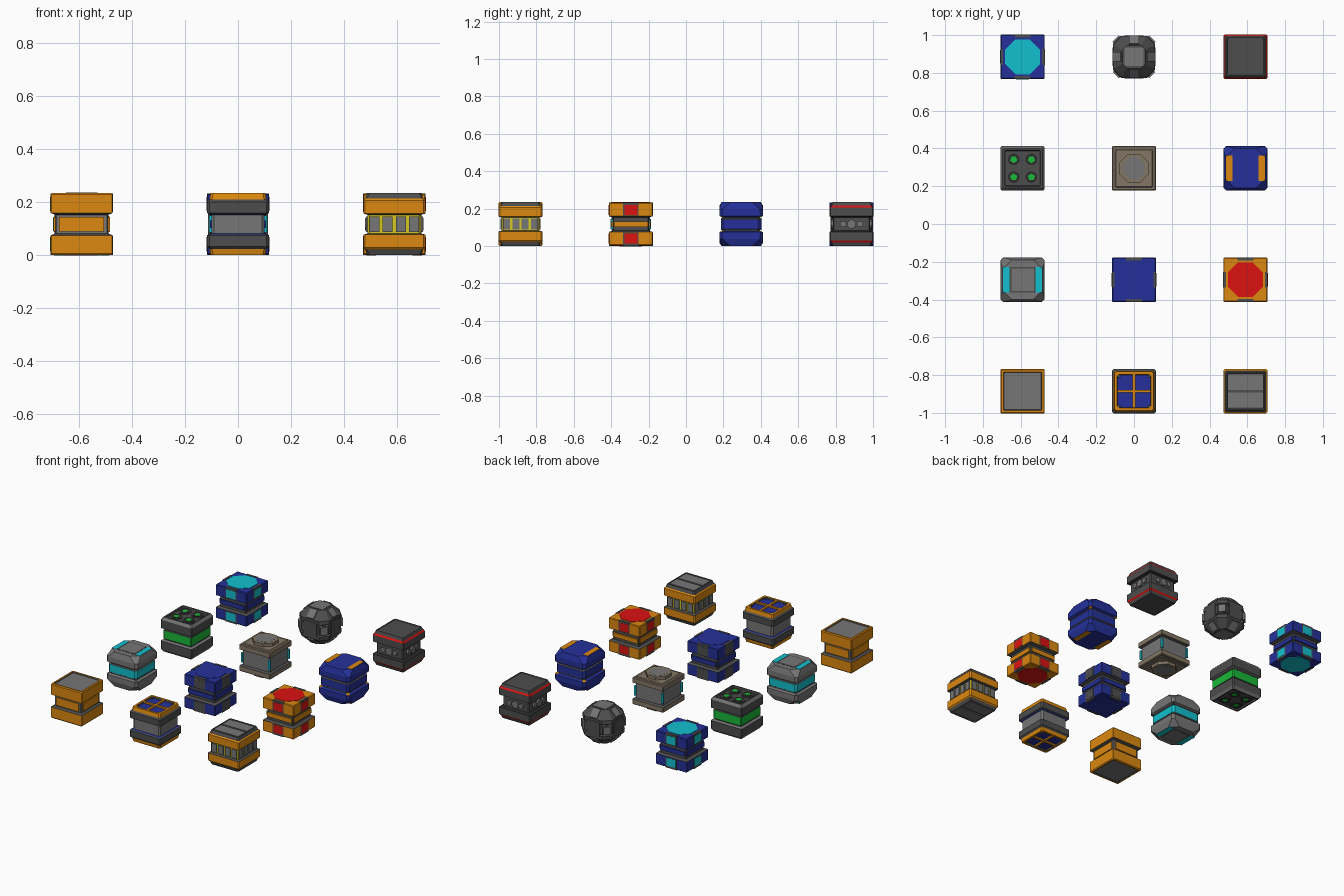
import bpy, bmesh
from math import pi, cos
from mathutils import Matrix, Vector

if "Cube" in bpy.data.objects:
    bpy.data.objects.remove(bpy.data.objects["Cube"], do_unlink=True)

HALF = 0.117            # half the size of one crate
STEP = 0.59             # spacing of the crates
PALETTE = {
    "orange": (0.72, 0.25, 0.005), "blue": (0.018, 0.03, 0.32),
    "red": (0.72, 0.006, 0.006), "cyan": (0.006, 0.53, 0.62),
    "green": (0.01, 0.48, 0.04), "dark": (0.075, 0.075, 0.075),
    "grey": (0.18, 0.18, 0.18), "tan": (0.23, 0.185, 0.133),
    "yellow": (0.68, 0.58, 0.015), "black": (0.025, 0.025, 0.025),
}
MATERIALS = {}
for label, rgb in PALETTE.items():
    mat = bpy.data.materials.new(label + " paint")
    mat.use_nodes = True
    mat.diffuse_color = (*rgb, 1)
    mat.node_tree.nodes["Principled BSDF"].inputs["Base Color"].default_value = (*rgb, 1)
    MATERIALS[label] = mat

# Sets of repeated placements around a crate
ONE = [Matrix.Identity(4)]
ENDS = ONE + [Matrix.Rotation(pi, 4, "X")]
SIDES = [Matrix.Rotation(k * pi / 2, 4, "Z") for k in range(4)]
FLANKS = SIDES[1::2]
SIDE_ENDS = [e @ s for e in ENDS for s in SIDES]
FLANK_ENDS = [e @ s for e in ENDS for s in FLANKS]
SLANT = Matrix.Rotation(pi / 4, 4, "X")
OUTWARD = Matrix.Rotation(pi / 2, 4, "X")


class Crate:
    def __init__(self, name, column, row):
        self.name = name
        self.centre = Vector((STEP * column, STEP * row, HALF))

    def finish(self, bm, part, colours):
        bmesh.ops.recalc_face_normals(bm, faces=bm.faces)
        mesh = bpy.data.meshes.new(f"{self.name}_{part}")
        bm.to_mesh(mesh)
        bm.free()
        for colour in colours:
            mesh.materials.append(MATERIALS[colour])
        obj = bpy.data.objects.new(mesh.name, mesh)
        obj.location = self.centre
        bpy.context.collection.objects.link(obj)

    def body(self, colours, rings, cut=0.03, corners={}):
        """Stacked cut-corner squares, mirrored in height; colours run waist to cap."""
        colours = colours.split()
        names = list(dict.fromkeys(colours + list(corners.values())))
        bm = bmesh.new()

        def ring(z, half, c):
            a = half - c
            outline = [(half, -a), (half, a), (a, half), (-a, half),
                       (-half, a), (-half, -a), (-a, -half), (a, -half)]
            return [bm.verts.new(Vector((x, y, z)) * HALF) for x, y in outline]

        rings = [r if len(r) == 3 else (*r, cut) for r in rings]
        upper = [ring(*r) for r in rings]
        lower = [ring(-z, half, c) for z, half, c in rings]
        bands = [(lower[0], upper[0], 0)]
        for stack in (upper, lower):
            bands += [(a, b, i + 1) for i, (a, b) in enumerate(zip(stack, stack[1:]))]
            bm.faces.new(stack[-1]).material_index = names.index(colours[-1])
        for a, b, band in bands:
            for i in range(8):
                j = (i + 1) % 8
                face = bm.faces.new((a[i], a[j], b[j], b[i]))
                colour = corners.get(band, colours[band]) if i % 2 else colours[band]
                face.material_index = names.index(colour)
        self.finish(bm, "body", names)

    def part(self, part, colour, centre, size, copies=ONE, sides=0, tilt=ONE[0]):
        """A box, or a prism with the given number of sides, repeated over copies."""
        bm = bmesh.new()
        for copy in copies:
            m = (Matrix.Scale(HALF, 4) @ copy @ Matrix.Translation(centre) @ tilt
                 @ Matrix.Diagonal((*size, 1)))
            if sides:
                radius = 0.5 / cos(pi / sides)
                bmesh.ops.create_cone(bm, cap_ends=True, segments=sides, radius1=radius,
                                      radius2=radius, depth=1,
                                      matrix=m @ Matrix.Rotation(pi / sides, 4, "Z"))
            else:
                bmesh.ops.create_cube(bm, size=1, matrix=m)
        self.finish(bm, part, [colour])


# Plain framed crate
c = Crate("framed_crate", -1, -1.5)
c.body("grey dark orange orange orange dark grey",
       [(.3, .85), (.36, 1), (.95, 1), (1, .96), (1, .87), (.95, .84)])
c.part("waist_panel", "orange", (0, -.86, 0), (1.45, .1, .46), SIDES)

# Crate with four blue windows in each end
c = Crate("window_crate", 0, -1.5)
c.body("grey blue dark dark dark orange orange dark blue",
       [(.3, .86), (.33, .93), (.36, 1), (.72, 1), (.8, .92), (1, .88), (1, .76), (.92, .74)],
       cut=.08)
c.part("window_bars", "orange", (0, 0, .94), (1.5, .12, .12), [e @ s for e in ENDS for s in SIDES[:2]])
c.part("window_corners", "dark", (.68, .68, .95), (.12, .12, .08), SIDE_ENDS)

# Crate with barred waist and split lids
c = Crate("barred_crate", 1, -1.5)
c.body("yellow dark orange orange dark dark dark dark",
       [(.3, .86), (.34, 1), (.76, 1), (.82, .94), (1, .87), (1, .83), (.94, .81)], cut=.06)
for x in (-.64, -.215, .215, .64):
    c.part("waist_block", "grey", (x, -.87, 0), (.32, .1, .5), SIDES)
for y in (-.4, .4):
    c.part("lid_panel", "grey", (0, y, .95), (1.58, .7, .08), ENDS)


# Rounded crates with two inlaid strips in each end
def rounded_crate(name, column, row, main, waist, strip, corner):
    c = Crate(name, column, row)
    c.body(f"{waist} grey dark {main} {main} {main} {main}",
           [(.22, .92, .12), (.25, .87, .12), (.31, .87, .12), (.37, 1, .12),
            (.68, 1, .14), (1, .9, .42)], corners={3: corner})
    c.part("end_strip", strip, (0, -.74, .995), (1.15, .3, .03), FLANK_ENDS)
    return c


c = rounded_crate("rounded_grey_crate", -1, -.5, "grey", "cyan", "cyan", "dark")
c.part("lid_frame", "dark", (0, 0, .99), (1.16, 1.16, .03), ENDS)
c.part("lid_panel", "grey", (0, 0, .995), (1.02, 1.02, .04), ENDS)
rounded_crate("rounded_blue_crate", 1, .5, "blue", "blue", "orange", "orange")


# Crates with an octagon lid and a badge in each edge
def octagon_crate(name, column, row, main, lid, badge):
    c = Crate(name, column, row)
    c.body(f"dark dark {main} {main} {main}", [(.3, .82), (.36, 1), (.94, 1), (.98, .96)])
    c.part("lid", lid, (0, 0, .96), (1.58, 1.58, .08), ENDS, sides=8)
    c.part("badge_slot", "dark", (0, -.94, .69), (.72, .13, .61), SIDE_ENDS)
    c.part("badge", badge, (0, -.95, .65), (.6, .13, .46), SIDE_ENDS)
    c.part("waist_bar", main, (0, -.84, 0), (1.55, .12, .25), SIDES)


octagon_crate("plain_blue_crate", 0, -.5, "blue", "blue", "dark")
octagon_crate("red_lid_crate", 1, -.5, "orange", "red", "red")
octagon_crate("cyan_lid_crate", -1, 1.5, "blue", "cyan", "cyan")

# Vented crate with a green waist
c = Crate("vented_crate", -1, .5)
c.body("green dark dark grey dark grey dark dark",
       [(.24, .9), (.28, .85), (.32, .85), (.37, 1), (.85, 1), (1, .9), (1, .82), (.92, .79)],
       cut=.05)
for x in (-.4, .4):
    vents = [e @ s for e in ENDS for s in SIDES[::2]]
    c.part("vent_rim", "dark", (x, .4, .94), (.64, .64, .06), vents, sides=12)
    c.part("vent_well", "black", (x, .4, .95), (.52, .52, .06), vents, sides=12)
    c.part("vent_light", "green", (x, .4, .96), (.28, .28, .06), vents, sides=5)

# Tan crate with raised octagon hatches
c = Crate("hatch_crate", 0, .5)
c.body("grey dark tan tan tan tan tan",
       [(.42, .86), (.48, 1), (.74, 1), (.78, .96), (.78, .86), (.82, .82)])
c.part("hatch_ring", "tan", (0, 0, .9), (1.3, 1.3, .19), ENDS, sides=8)
c.part("hatch_cover", "grey", (0, 0, .91), (.96, .96, .18), ENDS, sides=8)
c.part("corner_light", "cyan", (.87, .87, 0), (.12, .12, .55), SIDES)

# Ball-like crate with clamps over its edges
c = Crate("clamped_crate", 0, 1.5)
c.body("dark dark dark dark dark",
       [(.24, .93, .36), (.28, .87, .34), (.34, .95, .36), (.5, .95, .36)][:3]
       + [(.55, .95, .4), (.98, .52, .2)])
c.part("lid_panel", "grey", (0, 0, .96), (.84, .84, .08), ENDS)
c.part("side_panel", "dark", (0, -.92, 0), (.84, .1, .84), SIDES)
c.part("edge_clamp", "grey", (0, -.7, .72), (.44, .5, .24), SIDE_ENDS, tilt=SLANT)
c.part("corner_clamp", "grey", (.74, .74, 0), (.24, .4, .44), SIDES,
       tilt=Matrix.Rotation(pi / 4, 4, "Z"))

# Dark crate with red trim and studs round its waist
c = Crate("red_trim_crate", 1, 1.5)
c.body("dark black dark red dark dark dark dark",
       [(.3, .84), (.36, 1), (.75, 1), (.84, .94), (1, .88), (1, .84), (.97, .82)], cut=.05)
for x, width in ((-.38, .28), (0, .4), (.38, .28)):
    c.part("waist_stud", "grey", (x, -.87, 0), (width, width, .14), SIDES, sides=12, tilt=OUTWARD)
